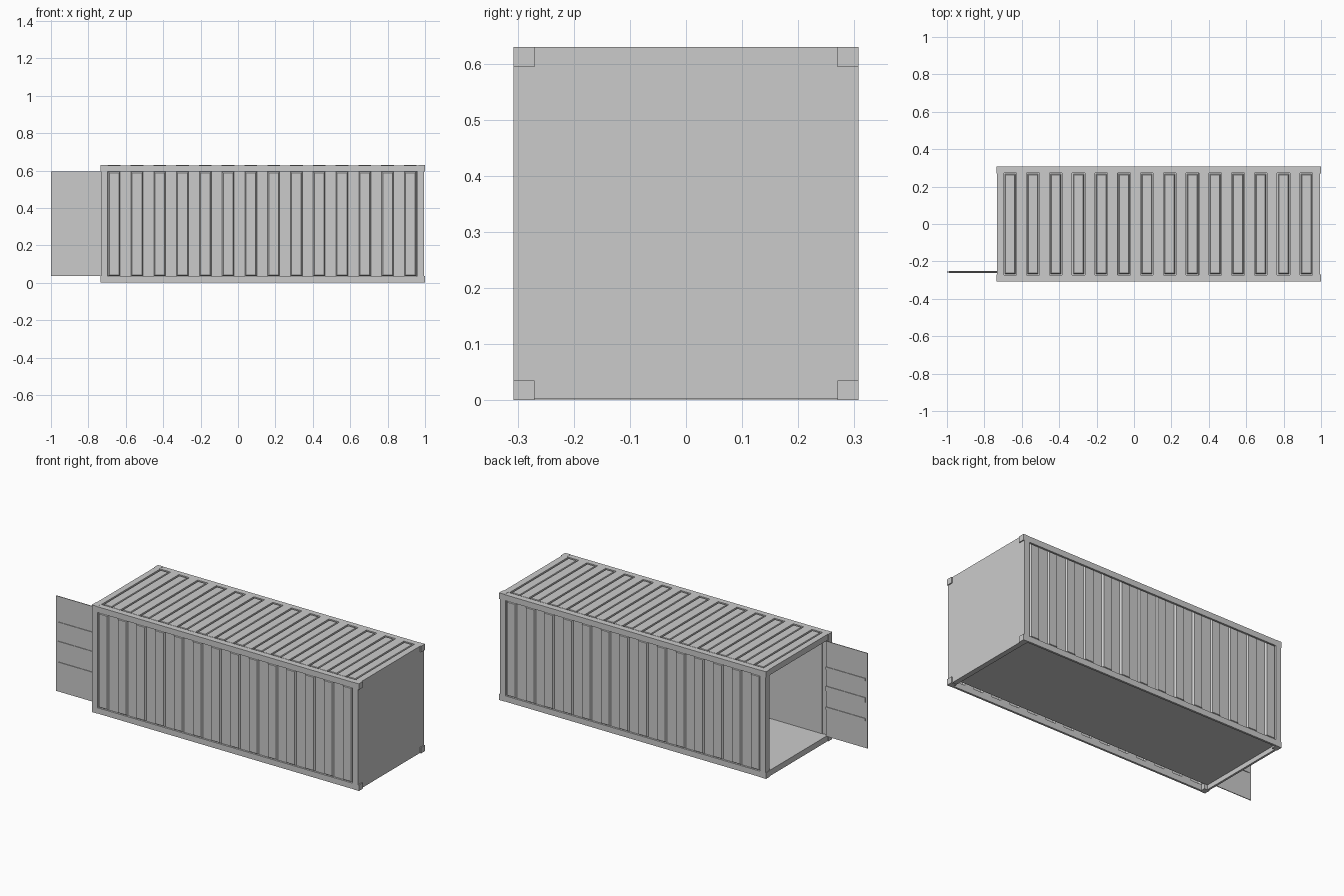
import bpy, bmesh
from mathutils import Vector

if "Cube" in bpy.data.objects:
    bpy.data.objects.remove(bpy.data.objects["Cube"])

X0, X1 = -0.735, 1.0      # container ends
W, H = 0.307, 0.629       # half width, height
T = 0.035                 # frame thickness
E = 0.006                 # how far the corner castings stand proud
RIBS = [-0.662 + i * 0.1218 for i in range(14)]


def boxes(name, items):
    """One object made of boxes given as (x0, x1, y0, y1, z0, z1)."""
    bm = bmesh.new()
    for x0, x1, y0, y1, z0, z1 in items:
        vs = bmesh.ops.create_cube(bm, size=1)['verts']
        for v in vs:
            v.co = Vector(((x0 + x1) / 2 + v.co.x * (x1 - x0),
                           (y0 + y1) / 2 + v.co.y * (y1 - y0),
                           (z0 + z1) / 2 + v.co.z * (z1 - z0)))
    return finish(name, bm)


def finish(name, bm):
    me = bpy.data.meshes.new(name)
    bm.to_mesh(me)
    bm.free()
    ob = bpy.data.objects.new(name, me)
    bpy.context.collection.objects.link(ob)
    return ob


def ribbed_panel(name, xa, xb, ys, half, insets, place):
    """Flat sheet with a row of pressed ribs; insets = (thickness, depth) steps."""
    xs = [xa] + [r + s * half for r in RIBS for s in (-1, 1)] + [xb]
    bm = bmesh.new()
    grid = [[bm.verts.new(place(x, y)) for y in ys] for x in xs]
    ribs = []
    mid = 1 if len(ys) == 4 else 0
    for i in range(len(xs) - 1):
        for j in range(len(ys) - 1):
            f = bm.faces.new((grid[i][j], grid[i + 1][j],
                              grid[i + 1][j + 1], grid[i][j + 1]))
            if i % 2 == 1 and j == mid:
                ribs.append(f)
    bm.normal_update()
    for thick, depth in insets:
        bmesh.ops.inset_individual(bm, faces=ribs, thickness=thick, depth=depth)
    return finish(name, bm)


# frame: thin bottom rails, top rails, posts, corner castings
xa, xb = X0 + 0.003, X1 - E
rails, posts, castings = [], [], []
for s in (-1, 1):
    for z, t in ((0.001, 0.012), (H - T, T)):
        y0, y1 = sorted((s * W, s * (W - t)))
        rails.append((xa, xb, y0, y1, z, z + T - 0.001))
    y0, y1 = sorted((s * W, s * (W - T)))
    for x in (xa, xb - T):
        posts.append((x, x + T, y0, y1, T, H - T))
    for x in (X0, X1 - T):
        for z in (0, H - T):
            c0, c1 = sorted((s * W, s * (W - 0.037)))
            castings.append((x, x + T, c0, c1, z, z + T))
boxes("long_rails", rails)
boxes("corner_posts", posts)
boxes("corner_castings", castings)
boxes("door_header", [(xa, xa + T, -W + T, W - T, H - T, H)])
boxes("door_sill", [(xa, xa + 0.012, -W + T, W - T, 0.001, T)])

# raised floor, closed end wall, flat inner lining
boxes("floor", [(xa + 0.005, xb - 0.01, -0.272, 0.272, 0.028, T)])
boxes("end_wall", [(xb - 0.03, xb, -W + T, W - T, 0.002, H)])
boxes("inner_lining",
      [(xa + T, xb - 0.03, s * 0.270 - 0.002, s * 0.270 + 0.002, T, H - T) for s in (-1, 1)]
      + [(xa + T, xb - 0.03, -W + T, W - T, H - T, H - T + 0.004)])

# corrugated side walls with raised ribs, set back inside the frame
for name, s in (("front_side_panel", -1), ("back_side_panel", 1)):
    zs = (T, H - T) if s < 0 else (H - T, T)
    ribbed_panel(name, xa + T, xb - T, zs, 0.032, [(0.009, 0.010)],
                 lambda x, z, s=s: (x, s * 0.296, z))

# roof: slots with a raised rib inside each
ribbed_panel("roof_panel", xa + T, xb - 0.03, (-W + T, -0.272, 0.272, W - T), 0.034,
             [(0.0003, -0.010), (0.008, 0.0), (0.006, 0.009)],
             lambda x, y: (x, y, H))

# opened door leaf with horizontal bars
boxes("door_leaf", [(-1.0, X0 + 0.003, -0.2590, -0.2545, T, H - T)])
boxes("door_bars", [(-0.988, X0 + 0.003, -0.2625, -0.2510, z - h, z + h)
                    for z, h in ((0.201, 0.008), (0.317, 0.014), (0.436, 0.008))])
